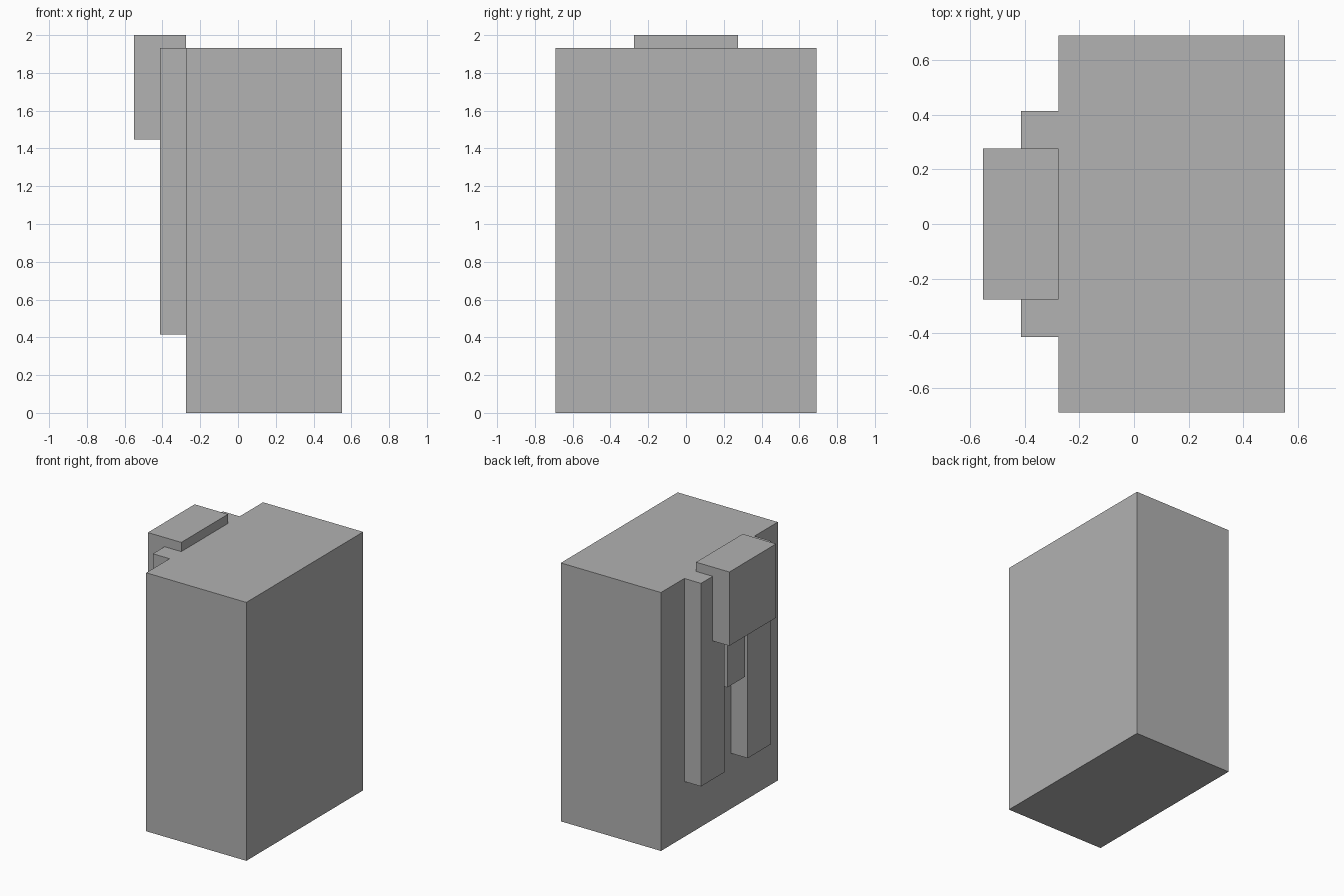
import bpy

default = bpy.data.objects.get("Cube")
if default:
    bpy.data.objects.remove(default, do_unlink=True)

U = 2 / 29  # building unit: the model is 29 units tall

# Single grey finish
grey = bpy.data.materials.new("plain grey")
grey.use_nodes = True
colour = (0.445, 0.445, 0.445, 1)
grey.diffuse_color = colour
grey.node_tree.nodes["Principled BSDF"].inputs["Base Color"].default_value = colour


def box(name, low, high):
    """Box between two corners given in units."""
    bpy.ops.mesh.primitive_cube_add(size=1)
    ob = bpy.context.object
    ob.name = name
    ob.location = [(a + b) / 2 * U for a, b in zip(low, high)]
    ob.scale = [(b - a) * U for a, b in zip(low, high)]
    bpy.ops.object.transform_apply(location=True, scale=True)
    ob.data.materials.append(grey)
    return ob


# Main block
box("body", (-4, -5 * 2, 0), (8, 5 * 2, 28))

# Pair of upright strips on the side wall
for side, y in (("left", 2), ("right", -6)):
    box(side + "_strip", (-6, y, 6), (-4, y + 4, 28))

# Head block overhanging the strips
box("head_block", (-8, -4, 21), (-4, 4, 29))

# Short tab hanging below the head between the strips
box("centre_tab", (-6, -1.5, 15), (-4, 1.5, 21))
